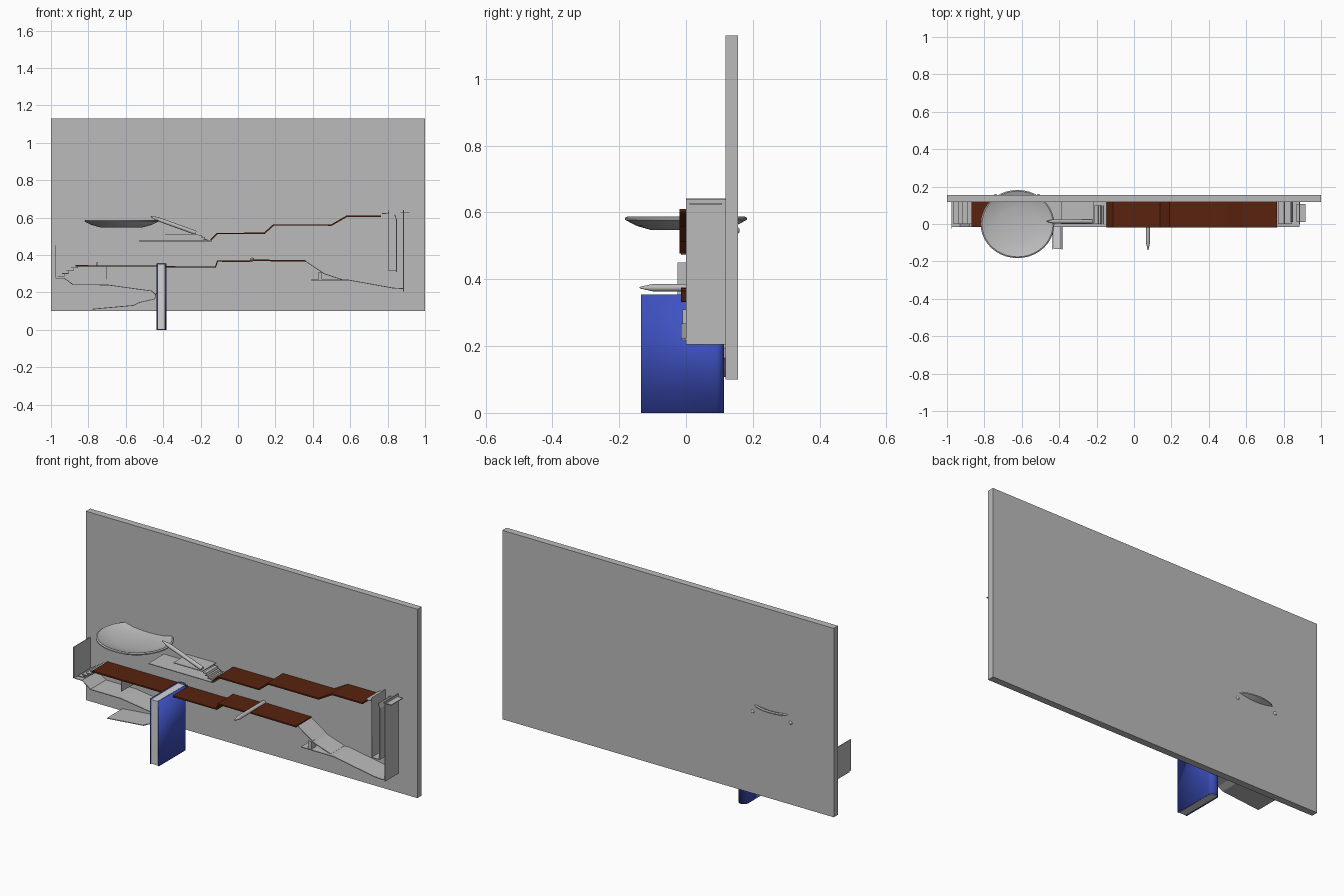
import bpy, bmesh, math
from mathutils import Vector

if "Cube" in bpy.data.objects:
    bpy.data.objects.remove(bpy.data.objects["Cube"])


def material(name, col):
    m = bpy.data.materials.new(name)
    m.diffuse_color = (*col, 1)
    m.use_nodes = True
    m.node_tree.nodes["Principled BSDF"].inputs["Base Color"].default_value = m.diffuse_color
    return m


GREY = material("grey", (0.5, 0.5, 0.5))
BROWN = material("brown", (0.1, 0.016, 0.004))
BLUE = material("blue", (0.05, 0.085, 0.55))
PAGES = material("page white", (0.66, 0.66, 0.68))


def finish(name, bm, mat, smooth=False):
    bmesh.ops.recalc_face_normals(bm, faces=bm.faces)
    me = bpy.data.meshes.new(name)
    bm.to_mesh(me)
    bm.free()
    ob = bpy.data.objects.new(name, me)
    bpy.context.collection.objects.link(ob)
    me.materials.append(mat)
    if smooth:
        bpy.ops.object.select_all(action='DESELECT')
        ob.select_set(True)
        bpy.context.view_layer.objects.active = ob
        bpy.ops.object.shade_smooth_by_angle(angle=math.radians(35))
    return ob


def box(name, x, y, z, mat=GREY):
    bm = bmesh.new()
    bmesh.ops.create_cube(bm, size=1)
    for v in bm.verts:
        v.co = [lo + (hi - lo) * (c + 0.5) for c, (lo, hi) in zip(v.co, (x, y, z))]
    return finish(name, bm, mat)


def ribbon(name, pts, y0=-0.015, y1=0.118, mat=GREY, t=0.004):
    """Thin folded strip: x-z path drawn out along y."""
    bm = bmesh.new()
    rows = [[bm.verts.new((x, y, z)) for y in (y0, y1)] for x, z in pts]
    for a, b in zip(rows, rows[1:]):
        bm.faces.new((a[0], b[0], b[1], a[1]))
    ob = finish(name, bm, mat)
    mod = ob.modifiers.new("thickness", 'SOLIDIFY')
    mod.thickness = t
    mod.offset = 0
    return ob


def lathe(name, prof, mat=GREY, n=32):
    """Spin (radius, height) points around z."""
    bm = bmesh.new()
    vs = [bm.verts.new((r, 0, z)) for r, z in prof]
    es = [bm.edges.new(p) for p in zip(vs, vs[1:])]
    bmesh.ops.spin(bm, geom=vs + es, axis=(0, 0, 1), cent=(0, 0, 0),
                   angle=2 * math.pi, steps=n)
    bmesh.ops.remove_doubles(bm, verts=bm.verts, dist=0.0002)
    return finish(name, bm, mat, True)


def pencil(name, tip, end):
    tip, end = Vector(tip), Vector(end)
    length = (tip - end).length
    ob = lathe(name, [(0, 0), (0.011, 0), (0.011, length - 0.04),
                      (0.003, length - 0.004), (0, length)], n=12)
    ob.location = end
    ob.rotation_euler = (tip - end).to_track_quat('Z', 'Y').to_euler()


# Back board
box("back_board", (-1, 1), (0.118, 0.155), (0.10, 1.13))

# Brown runs
ribbon("upper_track", [(-0.145, 0.48), (-0.11, 0.515), (0.14, 0.515), (0.19, 0.56),
                       (0.5, 0.56), (0.58, 0.606), (0.765, 0.606)], -0.02, mat=BROWN, t=0.008)
ribbon("lower_track", [(-0.87, 0.341), (-0.39, 0.341), (-0.385, 0.336), (-0.12, 0.336),
                       (-0.11, 0.367), (0.06, 0.367), (0.08, 0.371), (0.36, 0.369)],
       mat=BROWN, t=0.008)

# Book: covers, rounded spine, page block
box("book_pages", (-0.431, -0.389), (-0.134, 0.1), (0.002, 0.352), PAGES)
outline = [(-0.435, -0.135), (-0.435, 0.09)]
outline += [(-0.41 - 0.025 * math.cos(a), 0.09 + 0.022 * math.sin(a))
            for a in [math.pi * i / 8 for i in range(1, 8)]]
outline += [(-0.385, 0.09), (-0.385, -0.135)]
bm = bmesh.new()
rows = [[bm.verts.new((x, y, z)) for z in (0, 0.355)] for x, y in outline]
for a, b in zip(rows, rows[1:]):
    bm.faces.new((a[0], b[0], b[1], a[1]))
cover = finish("book_cover", bm, BLUE, True)
mod = cover.modifiers.new("thickness", 'SOLIDIFY')
mod.thickness = 0.004
mod.offset = 0

# Round dish and its small feet
dish = lathe("dish", [(0, 0.012), (0.10, 0.016), (0.16, 0.028), (0.190, 0.040), (0.197, 0.036),
                      (0.197, 0.030), (0.16, 0.012), (0.115, 0.0), (0, 0.0)], n=40)
dish.location = (-0.623, 0, 0.548)
dish.scale = (1, 0.925, 1)
for x in (-0.74, -0.51):
    bm = bmesh.new()
    bmesh.ops.create_uvsphere(bm, u_segments=12, v_segments=8, radius=0.011)
    finish("dish_foot", bm, GREY, True).location = (x, 0.15, 0.546)

# Pencils
pencil("cross_pencil", (0.075, -0.14, 0.375), (0.075, 0.118, 0.375))
pencil("leaning_pencil", (-0.468, 0.014, 0.606), (-0.225, 0.014, 0.518))

# Upper left plates, and the little rollers leading onto the upper track
ribbon("long_plate", [(-0.53, 0.475), (-0.14, 0.475)])
ribbon("short_plate", [(-0.39, 0.511), (-0.215, 0.511)], 0.0, 0.118)
for i in range(3):
    x, z = -0.2 + 0.014 * i, 0.505 - 0.011 * i
    ribbon("small_step", [(x - 0.012, z), (x + 0.006, z), (x + 0.01, z - 0.012)], 0.0, 0.1)

# Left end wall, stair and chutes
ribbon("left_wall", [(-0.975, 0.28), (-0.975, 0.45)], -0.025)
for i in range(4):
    x, z = -0.965 + 0.024 * i, 0.286 + 0.015 * i
    ribbon("stair", [(x, z), (x + 0.036, z), (x + 0.036, z + 0.012)], 0.0, 0.118)
ribbon("left_chute", [(-0.975, 0.276), (-0.93, 0.276), (-0.88, 0.24), (-0.70, 0.24),
                      (-0.46, 0.207), (-0.44, 0.185)])
ribbon("bottom_chute", [(-0.78, 0.11), (-0.56, 0.13), (-0.53, 0.145), (-0.445, 0.165),
                        (-0.438, 0.195)])
ribbon("chute_divider", [(-0.705, 0.27), (-0.705, 0.335)], 0.0, 0.118)
box("peg", (-0.757, -0.752), (0.04, 0.045), (0.34, 0.362))

# Right slopes and block
ribbon("right_slope", [(0.36, 0.367), (0.46, 0.30), (0.56, 0.267)], 0.0, 0.118)
ribbon("right_chute", [(0.39, 0.266), (0.59, 0.266), (0.83, 0.223), (0.885, 0.22)])
box("block", (0.43, 0.45), (-0.01, 0.03), (0.268, 0.31))

# Right vertical shaft walls with flanges
ribbon("shaft_inner_wall", [(0.77, 0.622), (0.803, 0.622), (0.806, 0.64), (0.806, 0.315),
                            (0.845, 0.315)], 0.0)
ribbon("shaft_liner", [(0.847, 0.31), (0.847, 0.59), (0.838, 0.615)], 0.01)
ribbon("shaft_outer_wall", [(0.885, 0.205), (0.885, 0.64)], 0.0)
ribbon("shaft_flange", [(0.868, 0.626), (0.918, 0.626)], 0.01, 0.108)
